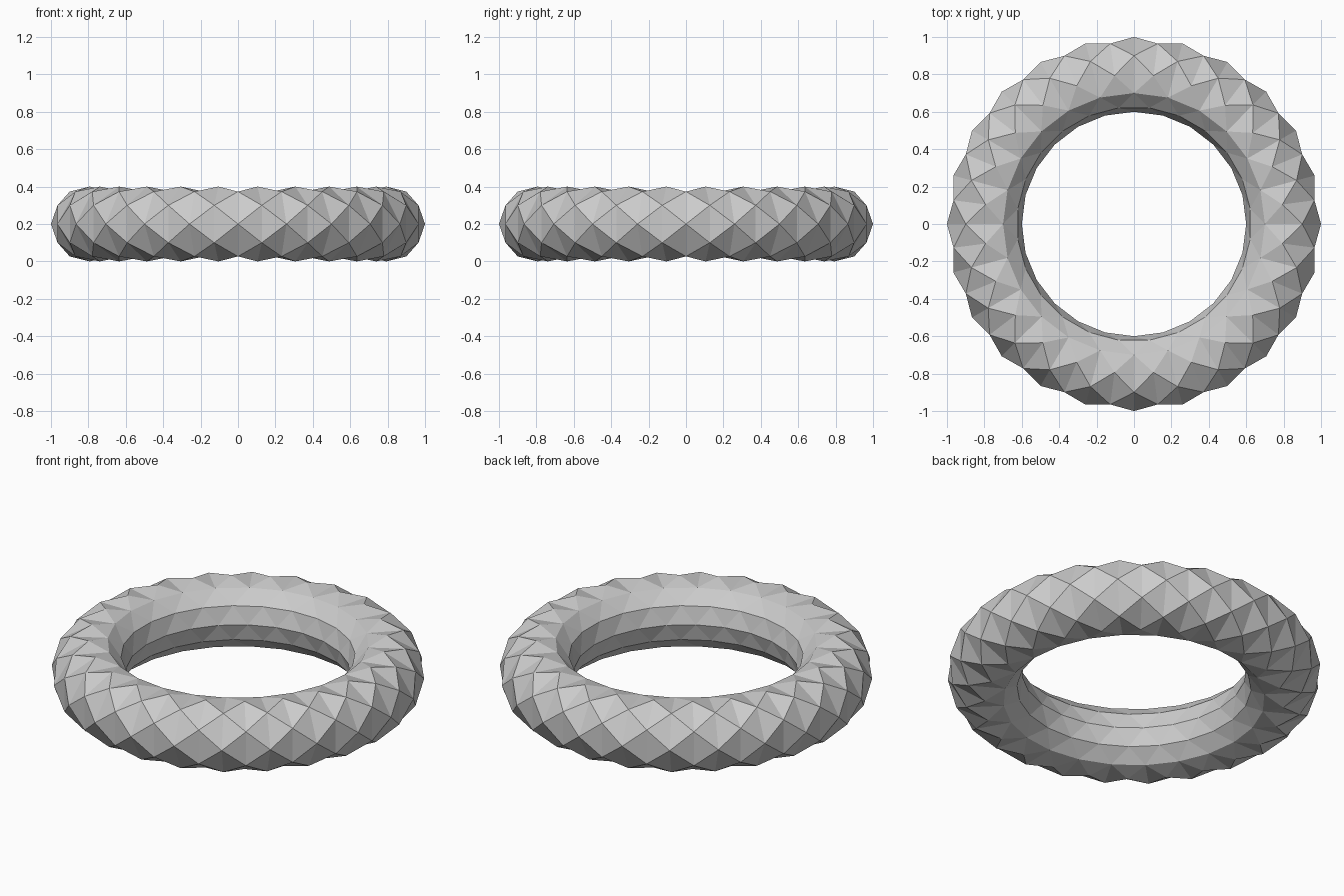
import bpy, bmesh, math

if "Cube" in bpy.data.objects:
    bpy.data.objects.remove(bpy.data.objects["Cube"])

MAJOR, MINOR = 0.8, 0.2
AROUND, RINGS = 24, 12

# Rings of points, every second ring turned by half a step
bm = bmesh.new()
rings = []
for j in range(RINGS):
    phi = 2 * math.pi * j / RINGS
    r = MAJOR + MINOR * math.cos(phi)
    z = MINOR + MINOR * math.sin(phi)
    ring = []
    for i in range(AROUND):
        a = 2 * math.pi * (i + 0.5 * (j % 2)) / AROUND
        ring.append(bm.verts.new((r * math.cos(a), r * math.sin(a), z)))
    rings.append(ring)

# Diamond facets, each folded along its shorter diagonal
for j in range(RINGS):
    for i in range(AROUND):
        left, right = rings[j][i], rings[j][(i + 1) % AROUND]
        k = (i + j % 2) % AROUND
        down, up = rings[j - 1][k], rings[(j + 1) % RINGS][k]
        if (left.co - right.co).length < (down.co - up.co).length:
            bm.faces.new((left, down, right))
            bm.faces.new((left, right, up))
        else:
            bm.faces.new((down, right, up))
            bm.faces.new((down, up, left))

mesh = bpy.data.meshes.new("faceted_ring")
bm.to_mesh(mesh)
bm.free()
bpy.context.collection.objects.link(bpy.data.objects.new("faceted_ring", mesh))
